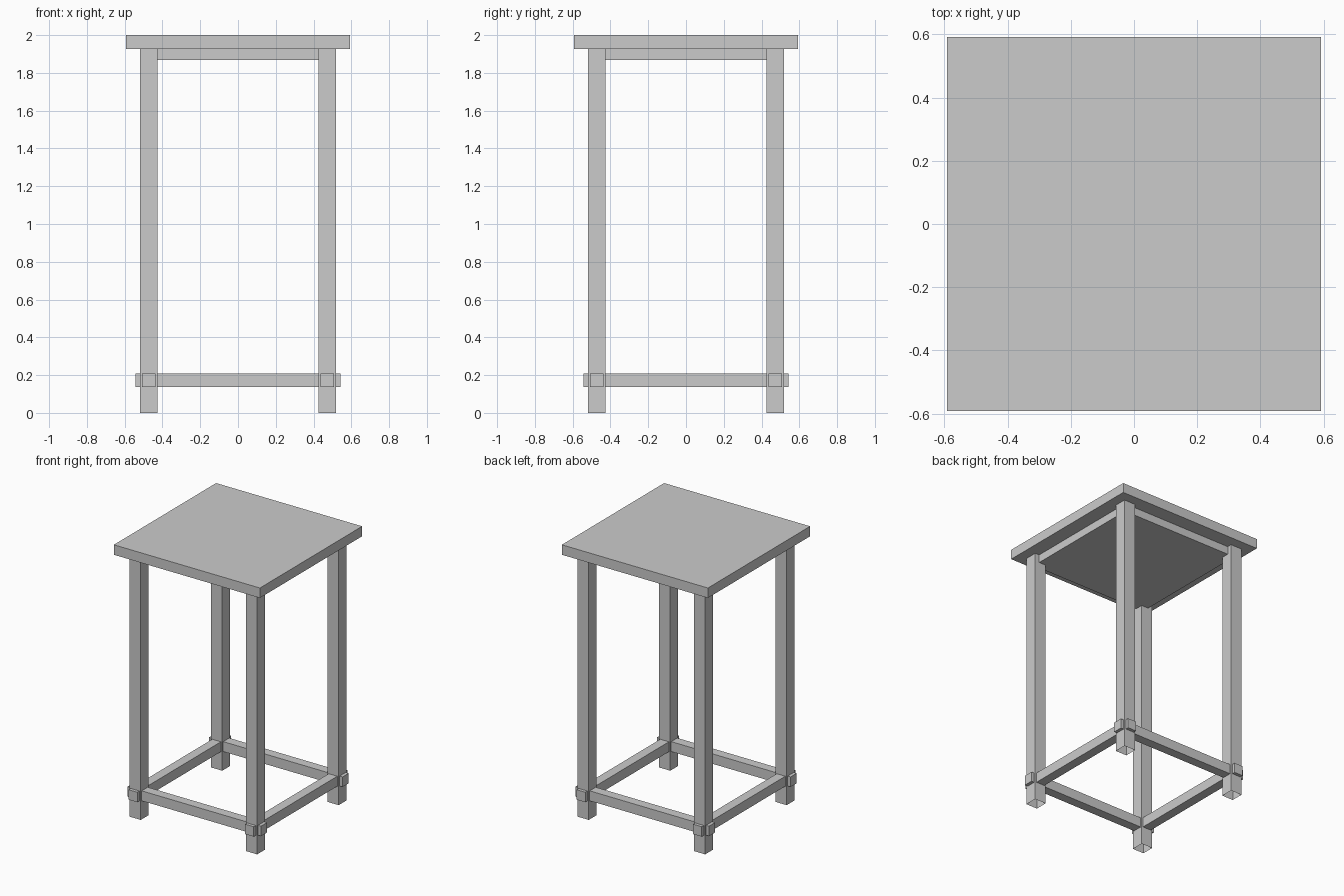
import bpy, bmesh
from mathutils import Vector

if "Cube" in bpy.data.objects:
    bpy.data.objects.remove(bpy.data.objects["Cube"])


def box(name, lo, hi, open_bottom=False):
    """Axis-aligned box between two corners, optionally without its underside."""
    lo, hi = Vector(lo), Vector(hi)
    bm = bmesh.new()
    bmesh.ops.create_cube(bm, size=1)
    bmesh.ops.scale(bm, vec=hi - lo, verts=bm.verts)
    bmesh.ops.translate(bm, vec=(lo + hi) / 2, verts=bm.verts)
    if open_bottom:
        bm.normal_update()
        under = [f for f in bm.faces if f.normal.z < -0.5]
        bmesh.ops.delete(bm, geom=under, context='FACES_ONLY')
    mesh = bpy.data.meshes.new(name)
    bm.to_mesh(mesh)
    bm.free()
    obj = bpy.data.objects.new(name, mesh)
    bpy.context.collection.objects.link(obj)
    return obj


TOP = 0.592      # half width of the top
LEG = 0.472      # leg centre offset
LW = 0.046       # half leg thickness
BAR = 0.035      # half stretcher thickness
REACH = 0.542    # stretcher ends, poking through the legs
APRON = 0.483    # half width of the block under the top
Z_TOP, Z_APRON = 1.927, 1.868
Z_BAR = (0.136, 0.209)

# Top and the block beneath it
box("table_top", (-TOP, -TOP, Z_TOP), (TOP, TOP, 2.0))
box("apron", (-APRON, -APRON, Z_APRON), (APRON, APRON, Z_TOP))

# Legs, open at the foot
for sy, fb in ((-1, "front"), (1, "back")):
    for sx, lr in ((-1, "left"), (1, "right")):
        x, y = sx * LEG, sy * LEG
        box(f"{fb}_{lr}_leg", (x - LW, y - LW, 0), (x + LW, y + LW, Z_TOP),
            open_bottom=True)

# Stretchers running through the legs
for s, fb, lr in ((-1, "front", "left"), (1, "back", "right")):
    c = s * LEG
    box(f"{fb}_stretcher", (-REACH, c - BAR, Z_BAR[0]), (REACH, c + BAR, Z_BAR[1]))
    box(f"{lr}_stretcher", (c - BAR, -REACH, Z_BAR[0]), (c + BAR, REACH, Z_BAR[1]))
